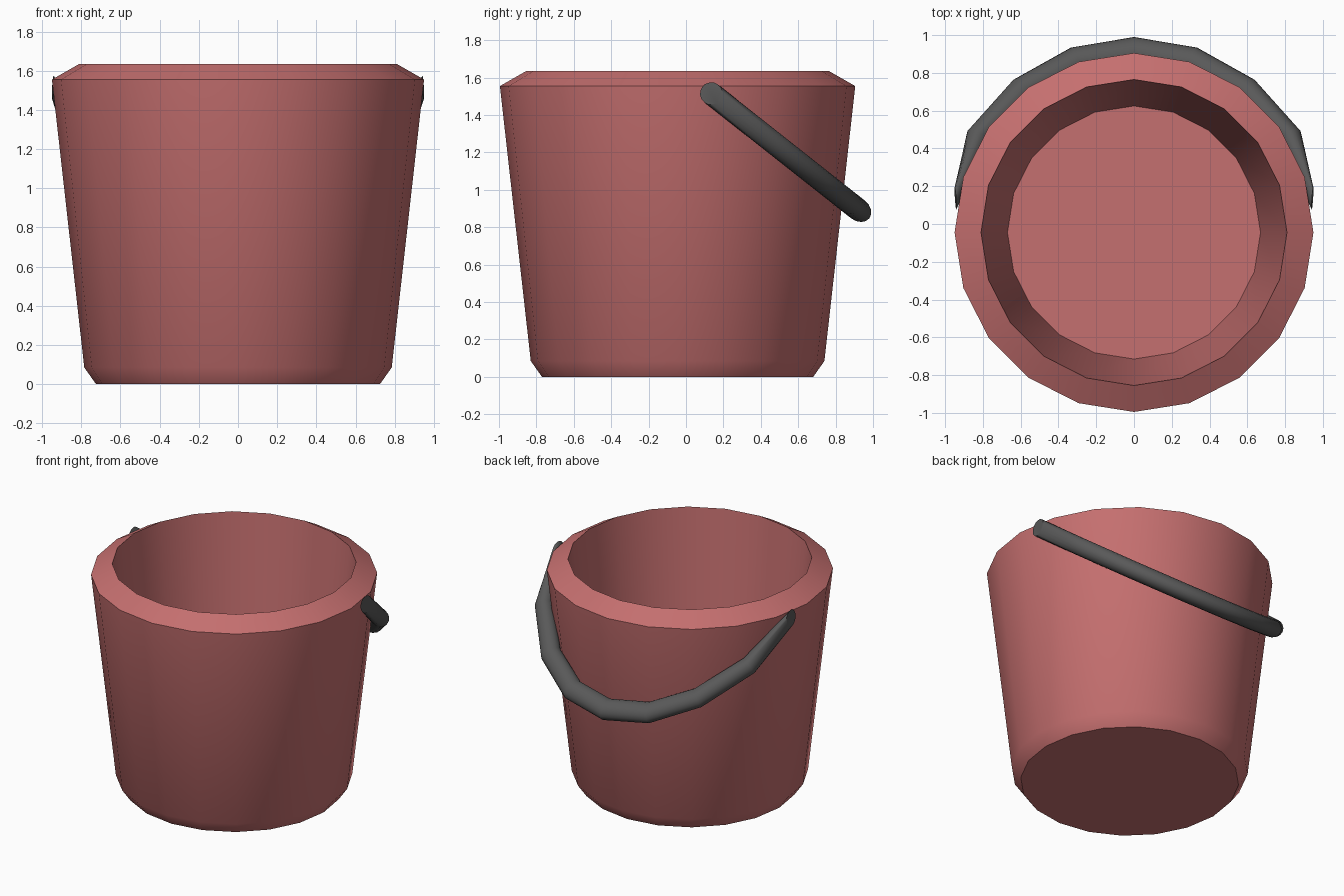
import bpy, bmesh, math
from mathutils import Vector

if "Cube" in bpy.data.objects:
    bpy.data.objects.remove(bpy.data.objects["Cube"])


def material(name, color):
    m = bpy.data.materials.new(name)
    m.diffuse_color = color
    m.use_nodes = True
    m.node_tree.nodes["Principled BSDF"].inputs["Base Color"].default_value = m.diffuse_color
    return m


def loft(name, rings, mat, angle):
    """Skin a list of closed rings and cap both ends."""
    bm = bmesh.new()
    loops = [[bm.verts.new(p) for p in ring] for ring in rings]
    n = len(loops[0])
    for a, b in zip(loops, loops[1:]):
        for i in range(n):
            j = (i + 1) % n
            bm.faces.new((a[i], a[j], b[j], b[i]))
    bm.faces.new(loops[0][::-1])
    bm.faces.new(loops[-1])
    bmesh.ops.recalc_face_normals(bm, faces=bm.faces)
    me = bpy.data.meshes.new(name)
    bm.to_mesh(me)
    bm.free()
    me.materials.append(mat)
    ob = bpy.data.objects.new(name, me)
    bpy.context.collection.objects.link(ob)
    bpy.ops.object.select_all(action='DESELECT')
    ob.select_set(True)
    bpy.context.view_layer.objects.active = ob
    bpy.ops.object.shade_smooth_by_angle(angle=math.radians(angle))
    return ob


red = material("red_plastic", (0.56, 0.16, 0.16, 1))
dark = material("dark_grey", (0.1, 0.1, 0.1, 1))

# Bucket: 20-sided profile (radius, z) from the base, over the rim, to the inner floor
SIDES = 20
profile = [(0.725, 0), (0.785, 0.085), (0.95, 1.555),
           (0.81, 1.635), (0.67, 0.09)]
rings = []
for r, z in profile:
    rings.append([(r * math.cos(math.tau * i / SIDES),
                   r * math.sin(math.tau * i / SIDES) - 0.045, z)
                  for i in range(SIDES)])
loft("bucket", rings, red, 30)

# Handle: half loop in a plane hanging down at the back
pivot = Vector((0, 0.135, 1.515))
X = Vector((1, 0, 0))
D = Vector((0, 0.785, -0.62)).normalized()
N = X.cross(D)
# (x, distance from pivot line, cross-section turn in degrees, half width)
half = [(0, 1.0, 0, 0.077), (0.31, 0.935, 20, 0.075), (0.595, 0.735, 42, 0.07),
        (0.83, 0.41, 60, 0.063), (0.945, 0, -5, 0.06)]
path = [(-x, v, -t, w) for x, v, t, w in half[:0:-1]] + half
rings = []
for x, v, turn, w in path:
    t = math.radians(turn)
    u = X * math.sin(t) + D * math.cos(t)
    # the end discs lean slightly with the wall
    if abs(x) > 0.9:
        u = D + X * math.copysign(0.09, x)
    c = pivot + X * x + D * v
    rings.append([c + u * (w * math.cos(math.tau * i / 16))
                  + N * (0.06 * math.sin(math.tau * i / 16)) for i in range(16)])
loft("handle", rings, dark, 40)
